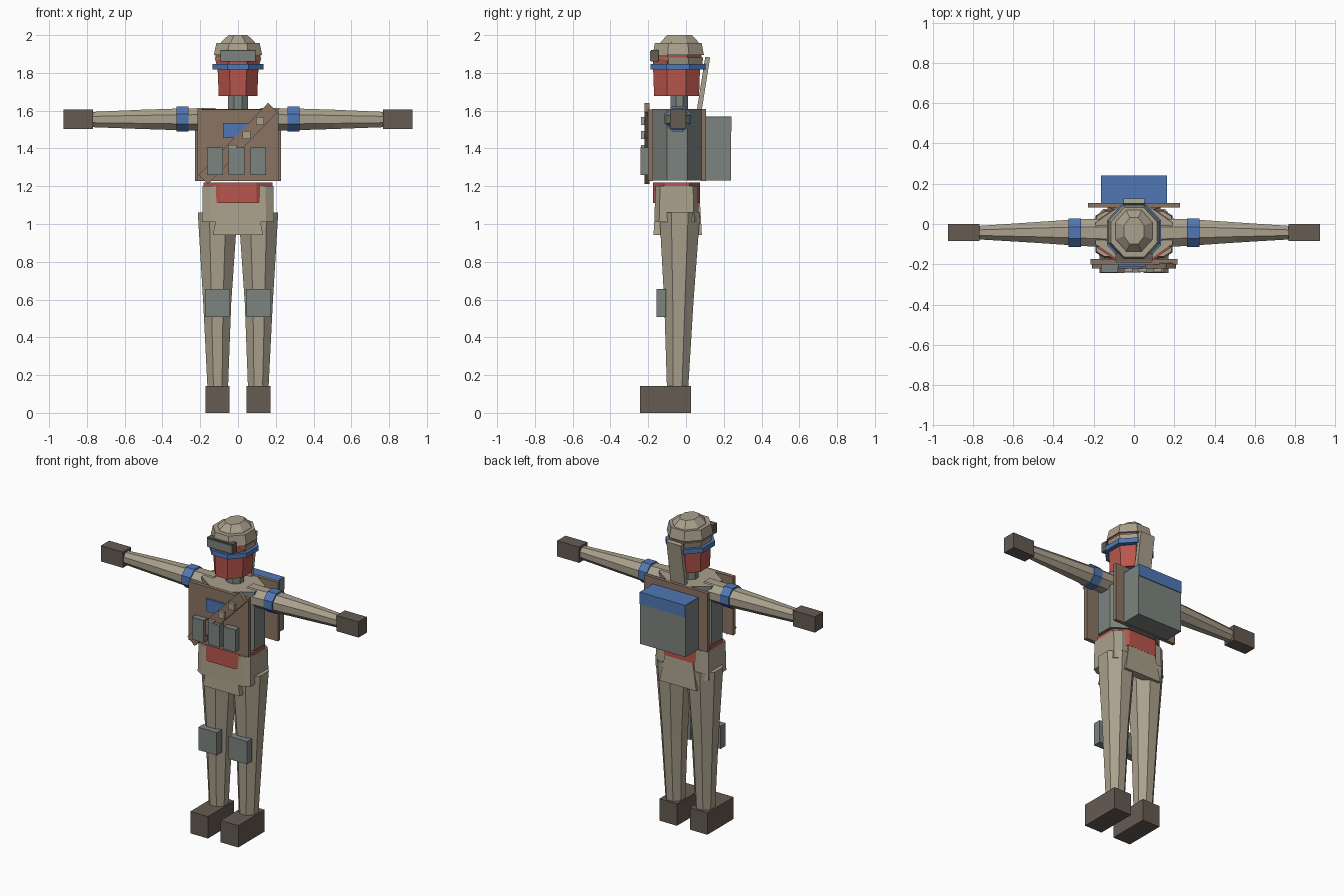
import bpy, bmesh, math
from mathutils import Matrix, Vector

cube = bpy.data.objects.get("Cube")
if cube:
    bpy.data.objects.remove(cube, do_unlink=True)


def material(name, *srgb):
    linear = [((c / 255 + 0.055) / 1.055) ** 2.4 for c in srgb] + [1]
    m = bpy.data.materials.new(name)
    m.use_nodes = True
    m.diffuse_color = linear
    m.node_tree.nodes["Principled BSDF"].inputs["Base Color"].default_value = linear
    return m


BEIGE = material("beige cloth", 170, 161, 141)
RED = material("red skin", 184, 86, 76)
BLUE = material("blue cloth", 79, 119, 180)
GREY = material("grey green", 124, 132, 127)
BROWN = material("brown leather", 138, 117, 98)
DARK = material("dark leather", 101, 91, 82)


def finish(name, bm, *mats):
    bmesh.ops.recalc_face_normals(bm, faces=bm.faces)
    mesh = bpy.data.meshes.new(name)
    bm.to_mesh(mesh)
    bm.free()
    for m in mats:
        mesh.materials.append(m)
    obj = bpy.data.objects.new(name, mesh)
    bpy.context.collection.objects.link(obj)
    return obj


def box(name, mat, x, y, z, tilt=None):
    """Box from (min, max) ranges, optionally turned about its centre."""
    bm = bmesh.new()
    bmesh.ops.create_cube(bm, size=1)
    size = Vector([r[1] - r[0] for r in (x, y, z)])
    centre = Vector([(r[0] + r[1]) / 2 for r in (x, y, z)])
    turn = tilt if tilt else Matrix.Identity(4)
    bm.transform(Matrix.Translation(centre) @ turn @ Matrix.Diagonal(size).to_4x4())
    return finish(name, bm, mat)


def loft(name, mats, rings, flat=0.414, axis="z"):
    """Eight-sided tube; ring = (position, centre u, centre v, half u, half v)."""
    bm = bmesh.new()
    corners = [(1, -flat), (1, flat), (flat, 1), (-flat, 1),
               (-1, flat), (-1, -flat), (-flat, -1), (flat, -1)]
    loops = []
    for p, cu, cv, hu, hv in rings:
        pts = [(cu + hu * a, cv + hv * b) for a, b in corners]
        loops.append([bm.verts.new((u, v, p) if axis == "z" else (p, u, v)) for u, v in pts])
    for lo, hi in zip(loops, loops[1:]):
        for i in range(8):
            j = (i + 1) % 8
            bm.faces.new((lo[i], lo[j], hi[j], hi[i]))
    bm.faces.new(loops[0])
    top = bm.faces.new(loops[-1])
    top.material_index = len(mats) - 1
    return finish(name, bm, *mats)


# Limbs, built once per side
for side, s in (("left", 1), ("right", -1)):
    def span(a, b):
        return sorted((s * a, s * b))

    box(side + "_boot", DARK, span(0.046, 0.172), (-0.243, 0.027), (0, 0.142))
    loft(side + "_leg", [BEIGE], [
        (0.1, s * 0.107, -0.045, 0.053, 0.055),
        (0.58, s * 0.11, -0.038, 0.074, 0.077),
        (1.06, s * 0.108, -0.033, 0.105, 0.108)])
    box(side + "_knee_pad", GREY, span(0.043, 0.175), (-0.157, -0.105), (0.507, 0.655))
    loft(side + "_arm", [BEIGE], [
        (s * 0.12, -0.045, 1.555, 0.072, 0.059),
        (s * 0.29, -0.042, 1.554, 0.065, 0.058),
        (s * 0.51, -0.042, 1.554, 0.05, 0.051),
        (s * 0.78, -0.043, 1.553, 0.033, 0.04)], axis="x")
    loft(side + "_armband", [BLUE], [
        (s * x, -0.043, 1.556, 0.07, 0.066) for x in (0.263, 0.325)], axis="x")
    box(side + "_hand", DARK, span(0.767, 0.925), (-0.085, 0), (1.503, 1.605))

# Hips, waist and the flared front and back flaps
loft("waist", [RED], [(1.112, 0, -0.05, 0.183, 0.125), (1.22, 0, -0.05, 0.183, 0.125)], 0.54)
loft("hips", [BEIGE], [(1.01, 0, -0.05, 0.19, 0.118), (1.2, 0, -0.05, 0.187, 0.112)], 0.78)
for name, f in (("front_flap", -1), ("back_flap", 1)):
    bm = bmesh.new()
    bmesh.ops.create_cube(bm, size=1)
    for v in bm.verts:
        low = v.co.z < 0
        depth = (0.128 if low else 0.118) - (0.05 if v.co.y * f < 0 else 0)
        v.co = (math.copysign(0.132 if low else 0.1, v.co.x), -0.044 + f * depth,
                0.943 if low else 1.115)
    finish(name, bm, BEIGE)

# Torso with vest plates
loft("torso", [GREY, BEIGE], [(1.23, 0, -0.047, 0.19, 0.132), (1.608, 0, -0.047, 0.19, 0.132)])
box("front_plate", BROWN, (-0.215, 0.215), (-0.2, -0.175), (1.228, 1.607))
box("back_plate", BROWN, (-0.228, 0.228), (0.083, 0.105), (1.228, 1.61))

# Chest gear
box("chest_patch", BLUE, (-0.08, 0.08), (-0.213, -0.198), (1.455, 1.535))
box("shoulder_strap", BROWN, (-0.265, 0.265), (-0.22, -0.193), (1.391, 1.461),
    Matrix.Rotation(math.radians(-46), 4, "Y"))
for i in range(4):
    x, z = 0.117 - 0.073 * i, 1.546 - 0.075 * i
    box("strap_block_%d" % (i + 1), BEIGE, (x - 0.021, x + 0.021), (-0.238, -0.215),
        (z - 0.021, z + 0.021))
for i in range(3):
    x = -0.163 + 0.114 * i
    box("pouch_%d" % (i + 1), GREY, (x, x + 0.084), (-0.24, -0.195), (1.26, 1.404))

# Backpack with wrapped lid
box("backpack", GREY, (-0.163, 0.163), (0.1, 0.237), (1.23, 1.56))
box("backpack_lid", BLUE, (-0.163, 0.163), (0.1, 0.242), (1.56, 1.568))
box("backpack_lid_lip", BLUE, (-0.163, 0.163), (0.236, 0.242), (1.49, 1.56))

# Neck and head
loft("neck", [GREY], [(1.58, 0, -0.035, 0.053, 0.046), (1.7, 0, -0.035, 0.053, 0.046)])
loft("head", [RED], [(1.677, 0, -0.05, 0.102, 0.119), (1.82, 0, -0.05, 0.108, 0.124),
                     (1.9, 0, -0.045, 0.12, 0.128)])
loft("blue_headband", [BLUE], [(1.817, 0, -0.043, 0.135, 0.146), (1.848, 0, -0.043, 0.135, 0.146)])
loft("helmet_lining", [BEIGE], [(1.846, 0, -0.04, 0.114, 0.126), (1.882, 0, -0.04, 0.124, 0.131)])

# Helmet and goggles
loft("helmet_brim", [BEIGE], [(1.895, 0, -0.041, 0.128, 0.136), (1.957, 0, -0.041, 0.115, 0.124)])
loft("helmet_dome", [BEIGE], [(1.95, 0, -0.034, 0.094, 0.105), (1.963, 0, -0.034, 0.09, 0.1),
                              (2.0, 0, -0.034, 0.05, 0.066)])
box("goggles", DARK, (-0.092, 0.092), (-0.186, -0.145), (1.86, 1.922))
box("goggle_lens", GREY, (-0.09, 0.09), (-0.19, -0.185), (1.862, 1.915))

# Slanted neck guard
box("neck_guard", BEIGE, (-0.052, 0.052), (0.08, 0.106), (1.607, 1.885),
    Matrix.Rotation(math.radians(-9), 4, "X"))
